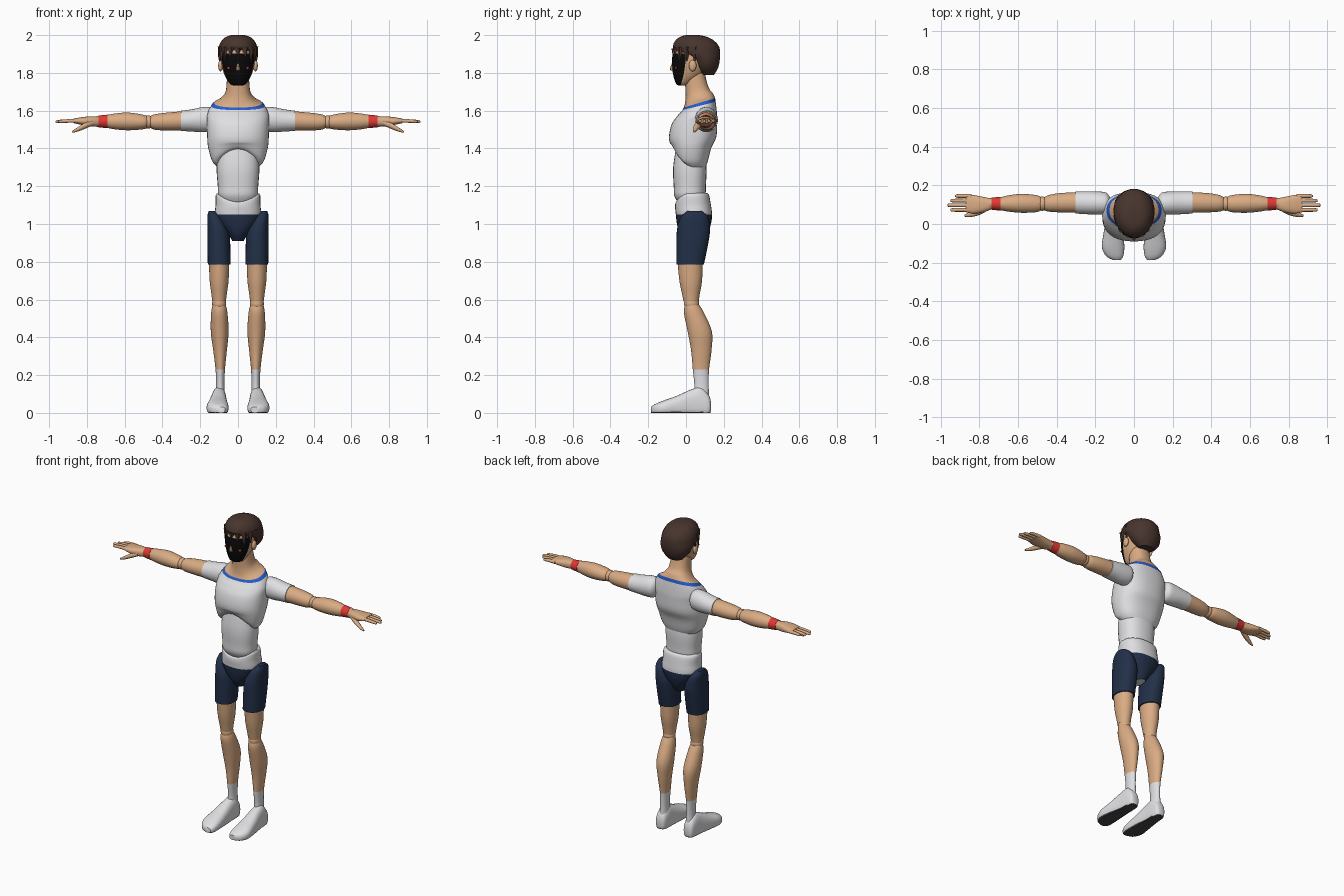
import bpy, bmesh
from math import sin, cos, pi, radians, copysign
from mathutils import Vector, Matrix

if "Cube" in bpy.data.objects:
    bpy.data.objects.remove(bpy.data.objects["Cube"])


def material(name, rgb):
    mat = bpy.data.materials.new(name)
    mat.use_nodes = True
    mat.diffuse_color = (*rgb, 1)
    mat.node_tree.nodes["Principled BSDF"].inputs["Base Color"].default_value = (*rgb, 1)
    return mat


skin = material("skin", (.7, .41, .23))
white = material("white cloth", (.74, .74, .76))
navy = material("navy cloth", (.016, .029, .065))
red = material("red", (.75, .04, .035))
brown = material("brown hair", (.065, .035, .027))
black = material("black mask", (.003, .003, .003))
blue = material("blue trim", (.02, .11, .6))
dark = material("dark sole", (.06, .06, .065))

PLACE = {"x": lambda t, a, b: Vector((t, a, b)),
         "y": lambda t, a, b: Vector((a, t, b)),
         "z": lambda t, a, b: Vector((a, b, t))}


def finish(name, bm, mats, mirror=False, crease=40):
    """Turn a bmesh into a named object, smooth except at sharp creases."""
    bmesh.ops.recalc_face_normals(bm, faces=bm.faces)
    mesh = bpy.data.meshes.new(name)
    bm.to_mesh(mesh)
    bm.free()
    for mat in mats:
        mesh.materials.append(mat)
    mesh.shade_smooth()
    mesh.set_sharp_from_angle(angle=radians(crease))
    obj = bpy.data.objects.new(name, mesh)
    bpy.context.collection.objects.link(obj)
    if mirror:
        obj.modifiers.new("Mirror", "MIRROR").use_mirror_merge = False
    return obj


def smooth_rings(rings, steps):
    """Add rounded in-between rings to a list of cross-sections."""
    pts = [rings[0], *rings, rings[-1]]
    out = []
    for p, q, r, s in zip(pts, pts[1:], pts[2:], pts[3:]):
        for i in range(steps):
            u = i / steps
            out.append([b + u * (c - a) / 2 + u * u * (a - 2.5 * b + 2 * c - d / 2)
                        + u ** 3 * (3 * b - a - 3 * c + d) / 2
                        for a, b, c, d in zip(p, q, r, s)])
    return out + [list(rings[-1])]


def loft(name, rings, mats, axis="z", mirror=False, square=1, sides=28, steps=4,
         warp=None, paint=None, crease=40):
    """Skin over oval rings: (along axis, centre, centre, radius, radius)."""
    bm = bmesh.new()
    rows, path = [], smooth_rings(rings, steps)
    for t, a, b, ra, rb in path:
        row = []
        for k in range(sides):
            c, s = cos(2 * pi * k / sides), sin(2 * pi * k / sides)
            c, s = (copysign(abs(n) ** square, n) for n in (c, s))
            co = PLACE[axis](t, a + ra * c, b + rb * s)
            if warp:
                warp(co)
            row.append(bm.verts.new(co))
        rows.append(row)
    for i in range(len(rows) - 1):
        for k in range(sides):
            j = (k + 1) % sides
            face = bm.faces.new((rows[i][k], rows[i][j], rows[i + 1][j], rows[i + 1][k]))
            if paint:
                side = sin(2 * pi * (k + .5) / sides)
                face.material_index = paint((path[i][0] + path[i + 1][0]) / 2, side,
                                            face.calc_center_median())
    bm.faces.new(rows[0])
    bm.faces.new(rows[-1])
    return finish(name, bm, mats, mirror, crease)


def ball(name, centre, size, mat, mirror=False):
    bm = bmesh.new()
    bmesh.ops.create_uvsphere(bm, u_segments=20, v_segments=12, radius=1,
                              matrix=Matrix.Translation(centre) @ Matrix.Diagonal((*size, 1)))
    return finish(name, bm, [mat], mirror)


# Ribcage, collar and neck: front lower edge arches, neckline rises to the back
def shape_ribs(co):
    if co.z > 1.58:
        co.z += (co.y - .02) * .3 * max(0, min(1, (co.z - 1.58) / .04, (1.76 - co.z) / .1))
    elif co.z < 1.43 and co.y < .03:
        arch = max(0, 1 - (co.x / .13) ** 2)
        co.z += arch * (1.43 - co.z) * .75 * min(1, (.03 - co.y) / .06)


loft("chest_and_neck", [(1.29, 0, .025, .1, .075), (1.33, 0, .025, .135, .09),
                        (1.40, 0, .027, .157, .106), (1.46, 0, .035, .163, .125),
                        (1.53, 0, .045, .164, .12), (1.58, 0, .062, .163, .102),
                        (1.62, 0, .07, .135, .085), (1.65, 0, .07, .088, .075),
                        (1.70, 0, .06, .064, .062), (1.80, 0, .045, .058, .055)],
     [white, blue, skin], square=.85, sides=40, steps=5, warp=shape_ribs,
     paint=lambda t, s, c: 0 if t < 1.612 else 1 if t < 1.625 else 2)

# Waist and hips
loft("abdomen", [(1.42, 0, .02, .1, .07), (1.30, 0, .02, .113, .088),
                 (1.20, 0, .02, .107, .085), (1.15, 0, .02, .104, .082),
                 (1.11, 0, .02, .08, .06)], [white], square=.85)


def dip_front(co):
    if co.z > 1.08 and co.y < .04:
        co.z -= .045 * max(0, 1 - (co.x / .11) ** 2) * (co.z - 1.08) / .08


loft("pelvis", [(1.165, 0, .03, .095, .075), (1.155, 0, .033, .117, .088),
                (1.10, 0, .037, .119, .095), (1.05, 0, .042, .122, .096),
                (1.00, 0, .042, .1, .09), (.95, 0, .04, .055, .075),
                (.91, 0, .04, .03, .05)], [white, navy], square=.85, warp=dip_front,
     paint=lambda t, s, c: 1 if t < 1.045 else 0)

# Legs
loft("shorts_legs", [(1.07, .137, .045, .018, .035), (1.04, .125, .045, .037, .07),
                     (.98, .108, .04, .054, .086), (.92, .102, .036, .06, .086),
                     (.785, .1, .022, .06, .073)], [navy], mirror=True, square=.9)
loft("thighs", [(.8, .1, .022, .054, .067), (.7, .1, .025, .05, .06),
                (.63, .1, .026, .041, .047), (.59, .1, .027, .036, .04)],
     [skin], mirror=True)
ball("knees", (.1, .03, .578), (.037, .04, .04), skin, True)
loft("shins_and_socks", [(.575, .1, .032, .034, .036), (.53, .099, .042, .043, .053),
                         (.43, .097, .073, .047, .064), (.33, .095, .081, .036, .054),
                         (.23, .094, .079, .025, .043), (.15, .094, .082, .022, .038),
                         (.09, .095, .082, .026, .04)],
     [skin, white], mirror=True, steps=6, paint=lambda t, s, c: 1 if t < .227 else 0)


# Shoes: flattened at the ground, with a dark sole
def ground(co):
    co.z = max(co.z, 0)


loft("shoes", [(.132, .1, .035, .018, .025), (.12, .1, .04, .032, .055),
               (.08, .1, .05, .038, .085), (.03, .102, .045, .042, .08),
               (-.05, .106, .035, .052, .055), (-.12, .108, .025, .058, .04),
               (-.165, .1, .018, .045, .028), (-.185, .09, .016, .022, .016)],
     [white, dark], axis="y", mirror=True, square=.8, warp=ground,
     paint=lambda t, s, c: 1 if c.z < .004 else 0)

# Arms
loft("sleeves", [(.125, .105, 1.56, .035, .04), (.145, .107, 1.555, .056, .062),
                 (.19, .108, 1.552, .06, .066), (.25, .11, 1.548, .059, .058),
                 (.302, .111, 1.546, .057, .054)], [white], axis="x", mirror=True)
loft("upper_arms", [(.29, .111, 1.546, .053, .051), (.38, .11, 1.542, .05, .047),
                    (.44, .107, 1.54, .043, .041), (.465, .105, 1.54, .033, .03)],
     [skin], axis="x", mirror=True)
ball("elbows", (.475, .105, 1.54), (.033, .037, .035), skin, True)
loft("forearms", [(.475, .105, 1.54, .028, .028), (.50, .105, 1.54, .043, .038),
                  (.58, .107, 1.543, .049, .047), (.65, .106, 1.543, .042, .042),
                  (.69, .105, 1.543, .034, .035), (.75, .105, 1.543, .028, .028)],
     [skin], axis="x", mirror=True)
loft("wristbands", [(.69, .105, 1.543, .036, .036), (.738, .105, 1.543, .031, .031)],
     [red], axis="x", mirror=True)
loft("palms", [(.73, .105, 1.543, .026, .025), (.78, .1, 1.543, .04, .027),
               (.83, .102, 1.545, .048, .02), (.87, .106, 1.546, .045, .012)],
     [skin], axis="x", mirror=True, square=.8)
FINGERS = {"little": (.145, .925), "ring": (.121, .95), "middle": (.097, .965), "index": (.073, .95)}
for finger, (y, tip) in FINGERS.items():
    loft(finger + "_fingers", [(.84, y, 1.546, .011, .011), (.89, y, 1.546, .01, .01),
                               (tip - .01, y, 1.543, .009, .008), (tip, y, 1.542, .004, .004)],
         [skin], axis="x", mirror=True, sides=10, steps=3)
loft("thumbs", [(.77, .075, 1.535, .014, .014), (.81, .06, 1.52, .017, .016),
                (.85, .048, 1.5, .012, .011), (.878, .043, 1.488, .005, .005)],
     [skin], axis="x", mirror=True, sides=12)

# Head with the mask as its painted front
loft("head", [(1.733, 0, -.02, .022, .02), (1.745, 0, -.012, .046, .042),
              (1.79, 0, .012, .072, .08), (1.85, 0, .028, .088, .102),
              (1.903, 0, .038, .09, .108), (1.94, 0, .04, .08, .095),
              (1.97, 0, .04, .05, .06)], [skin, black], sides=40,
     paint=lambda t, s, c: 1 if t < 1.903 and s < -.25 else 0)
ball("ears", (.092, .035, 1.838), (.013, .02, .03), skin, True)
ball("eyes", (.046, -.052, 1.826), (.013, .006, .008), red, True)
loft("nose", [(1.812, 0, -.066, .012, .012), (1.822, 0, -.07, .011, .016),
              (1.852, 0, -.066, .005, .008)], [skin], sides=8, steps=2)

# Hair cap with fringe locks
loft("hair", [(1.79, 0, .115, .05, .035), (1.83, 0, .105, .088, .067),
              (1.875, 0, .094, .103, .087), (1.905, 0, .066, .106, .116),
              (1.94, 0, .053, .102, .124), (1.975, 0, .045, .083, .1),
              (1.995, 0, .038, .055, .062), (2, 0, .035, .03, .03)],
     [brown], sides=18, steps=2, crease=25)
bm = bmesh.new()
for i in range(9):
    angle = pi * (1 + i / 8)
    place = Matrix.Translation((.092 * cos(angle), .045 + .105 * sin(angle), 1.9))
    turn = Matrix.Rotation(angle, 4, "Z") @ Matrix.Rotation(radians(-8), 4, "Y")
    bmesh.ops.create_cone(bm, cap_ends=True, segments=5, radius1=.004, radius2=.022,
                          depth=.055 + .02 * abs(cos(angle)), matrix=place @ turn)
finish("hair_locks", bm, [brown], crease=25)
